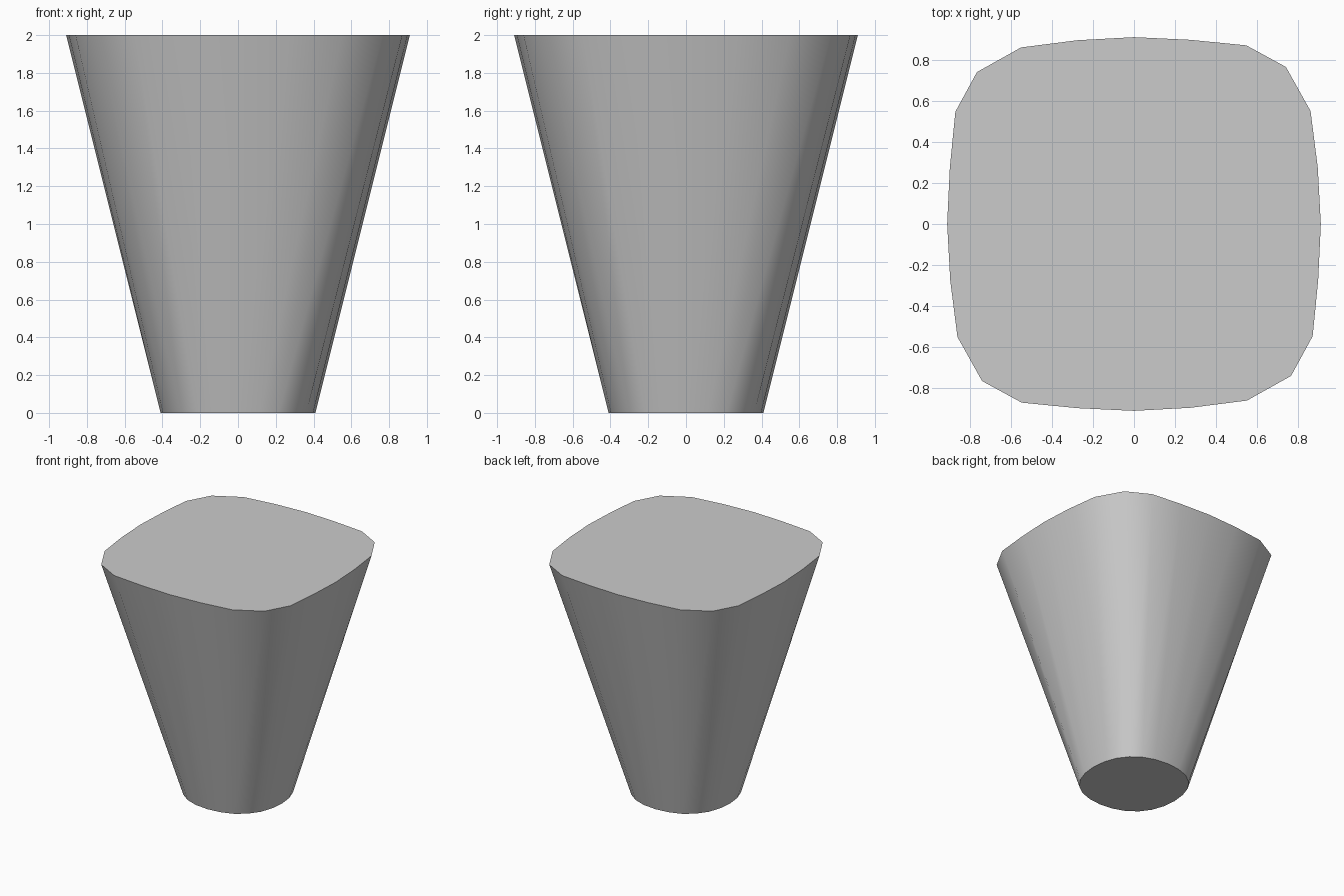
import bpy, bmesh, math

if "Cube" in bpy.data.objects:
    bpy.data.objects.remove(bpy.data.objects["Cube"])

# One quadrant of each outline, from +x round to just before +y
TOP = [(0.91, 0), (0.895, 0.275), (0.86, 0.55), (0.74, 0.765), (0.547, 0.87), (0.275, 0.897)]
BOTTOM = [(0.41, 0), (0.397, 0.115), (0.362, 0.215), (0.30, 0.30), (0.215, 0.362), (0.115, 0.397)]


def outline(quadrant):
    """Repeat the quadrant four times by quarter turns."""
    pts = []
    for _ in range(4):
        pts += quadrant
        quadrant = [(-y, x) for x, y in quadrant]
    return pts


# Tapered body: round foot lofted to a rounded-square top
bm = bmesh.new()
low = [bm.verts.new((x, y, 0)) for x, y in outline(BOTTOM)]
high = [bm.verts.new((x, y, 2)) for x, y in outline(TOP)]
n = len(low)
for i in range(n):
    j = (i + 1) % n
    bm.faces.new((low[i], low[j], high[j], high[i]))
bm.faces.new(high)
bm.faces.new(low[::-1])

mesh = bpy.data.meshes.new("tapered_body")
bm.to_mesh(mesh)
bm.free()
body = bpy.data.objects.new("tapered_body", mesh)
bpy.context.collection.objects.link(body)
bpy.context.view_layer.objects.active = body
body.select_set(True)
bpy.ops.object.shade_smooth_by_angle(angle=math.radians(40))
